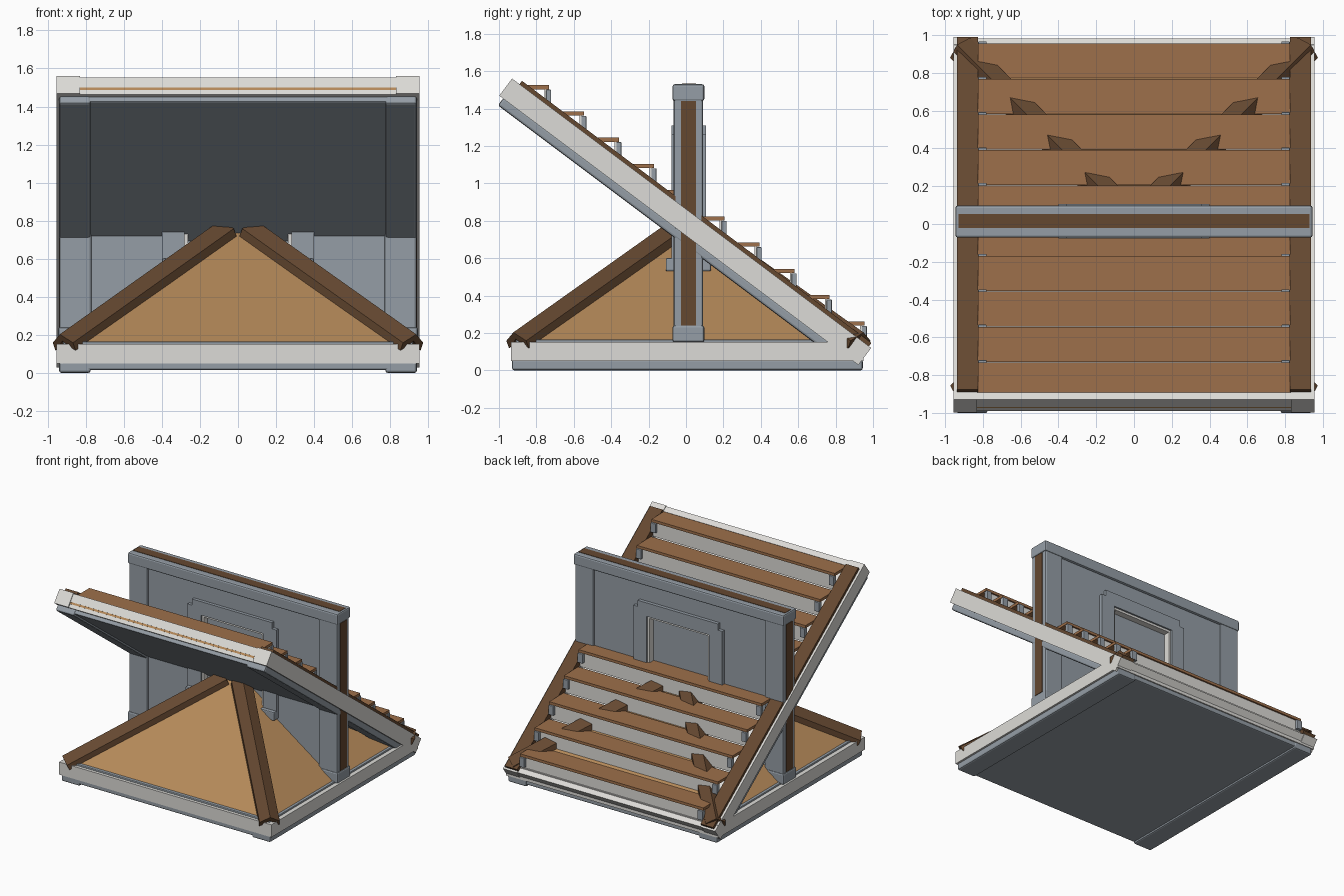
import bpy, bmesh
from math import atan2
from mathutils import Vector, Matrix

if "Cube" in bpy.data.objects:
    bpy.data.objects.remove(bpy.data.objects["Cube"])


def mat(name, r, g, b):
    m = bpy.data.materials.new(name)
    m.diffuse_color = (r, g, b, 1)
    m.use_nodes = True
    m.node_tree.nodes["Principled BSDF"].inputs["Base Color"].default_value = m.diffuse_color
    return m


CREAM = mat("plaster", 0.72, 0.71, 0.68)
SLATE = mat("slate", 0.30, 0.34, 0.38)
BROWN = mat("dark_wood", 0.13, 0.065, 0.03)
WOOD = mat("tread_wood", 0.34, 0.16, 0.07)
ROOF = mat("roof_wood", 0.46, 0.25, 0.10)
CY = 0.013  # shared centre of roof, base and wall in y


def mesh(name, bm, material, bevel=0):
    bmesh.ops.recalc_face_normals(bm, faces=bm.faces)
    me = bpy.data.meshes.new(name)
    bm.to_mesh(me)
    bm.free()
    ob = bpy.data.objects.new(name, me)
    bpy.context.collection.objects.link(ob)
    me.materials.append(material)
    if bevel:
        b = ob.modifiers.new("bevel", 'BEVEL')
        b.width = bevel
        b.segments = 2
    return ob


def box(name, x, y, z, material, bevel=0, matrix=None):
    bm = bmesh.new()
    bmesh.ops.create_cube(bm, size=1)
    for v in bm.verts:
        v.co = Vector([(r[0] + r[1]) / 2 + c * (r[1] - r[0]) for r, c in zip((x, y, z), v.co)])
    if matrix:
        bm.transform(matrix)
    return mesh(name, bm, material, bevel)


def pair(name, x, y, z, material, bevel=0, matrix=None):
    box(name + "_right", x, y, z, material, bevel, matrix)
    box(name + "_left", (-x[1], -x[0]), y, z, material, bevel, matrix)


def loft(name, rings, material):
    bm = bmesh.new()
    a, b = [[bm.verts.new(p) for p in ring] for ring in rings]
    n = len(a)
    for i in range(n):
        bm.faces.new((a[i], a[(i + 1) % n], b[(i + 1) % n], b[i]))
    bm.faces.new(a)
    bm.faces.new(b)
    return mesh(name, bm, material)


# Base floor
Y = (-0.935, 0.95)
box("floor_slab", (-0.955, 0.955), Y, (0.05, 0.152), CREAM)
box("floor_underside", (-0.93, 0.93), (-0.93, 0.94), (0.015, 0.06), SLATE, 0.01)
pair("floor_rail", (0.775, 0.94), (-0.93, 0.945), (0, 0.06), SLATE, 0.012)
box("floor_top", (-0.92, 0.92), (-0.91, 0.93), (0.14, 0.165), SLATE, 0.006)

# Pyramid roof with a small flat top
def square(h, z):
    return [(sx * h, CY + sy * h, z) for sx, sy in ((1, 1), (-1, 1), (-1, -1), (1, -1))]


loft("pyramid_roof", (square(0.92, 0.15), square(0.05, 0.76)), ROOF)

# Folded hip beams down the four corners
PROFILE = [(0, 0.02), (0.075, -0.03), (0.075, -0.075), (0.05, -0.06),
           (0, -0.02), (-0.05, -0.06), (-0.075, -0.075), (-0.075, -0.03)]
for i, (sx, sy) in enumerate(((1, 1), (-1, 1), (-1, -1), (1, -1))):
    low, high = Vector((sx * 0.93, CY + sy * 0.93, 0.185)), Vector((sx * 0.085, CY + sy * 0.085, 0.785))
    side = Vector((sx, -sy, 0)).normalized()
    up = side.cross(high - low).normalized()
    if up.z < 0:
        up = -up
    loft(f"hip_beam_{i + 1}", [[p + side * s + up * n for s, n in PROFILE] for p in (low, high)], BROWN)

# Staircase ramp, built flat: local y runs down the slope, local z is its normal
RAMP = Matrix.Translation((0, -0.93, 1.56)) @ Matrix.Rotation(-atan2(0.6, 0.8), 4, 'X')
pair("stair_side", (0.83, 0.955), (0, 2.4), (-0.114, 0), CREAM, 0, RAMP)
box("stair_soffit", (-0.83, 0.83), (0.01, 2.39), (-0.114, -0.085), CREAM, 0, RAMP)
box("stair_top_end", (-0.83, 0.83), (0.005, 0.05), (-0.07, -0.005), CREAM, 0, RAMP)
box("stair_top_trim", (-0.83, 0.83), (0.008, 0.05), (-0.085, -0.07), ROOF, 0, RAMP)
box("stair_bottom_end", (-0.83, 0.83), (2.35, 2.395), (-0.09, -0.005), CREAM, 0, RAMP)
box("stair_underside", (-0.93, 0.93), (0.03, 2.2), (-0.145, -0.11), SLATE, 0.008, RAMP)
pair("stair_rail", (0.775, 0.94), (0.025, 2.2), (-0.16, -0.11), SLATE, 0.012, RAMP)
pair("stair_stringer", (0.825, 0.937), (0.05, 2.385), (-0.03, 0.022), BROWN, 0, RAMP)

# Treads, risers and end brackets
for i in range(10):
    y, z = 0.955 - 0.1875 * i, 0.262 + 0.1403 * i
    box(f"tread_{i + 1}", (-0.825, 0.825), (y - 0.186, y), (z - 0.022, z), WOOD)
    box(f"riser_{i + 1}", (-0.82, 0.82), (y - 0.025, y - 0.013), (z - 0.142, z - 0.02), CREAM)
    pair(f"tread_bracket_{i + 1}", (0.78, 0.825), (y - 0.015, y + 0.012), (z - 0.1, z - 0.024), SLATE, 0.004)

# Upright wall: posts, beams, infill panel around the window
box("wall_top_beam", (-0.945, 0.945), (-0.072, 0.098), (1.44, 1.53), SLATE, 0.012)
box("wall_bottom_beam", (-0.945, 0.945), (-0.072, 0.098), (0.15, 0.24), SLATE, 0.012)
pair("wall_post", (0.77, 0.938), (-0.066, 0.092), (0.2, 1.46), SLATE, 0.012)
pair("wall_panel", (0.27, 0.8), (-0.052, 0.078), (0.2, 1.46), SLATE)
box("wall_panel_over", (-0.27, 0.27), (-0.052, 0.078), (1.2, 1.46), SLATE)
box("wall_panel_under", (-0.27, 0.27), (-0.052, 0.078), (0.2, 0.58), SLATE)
box("window_pane", (-0.28, 0.28), (-0.015, 0.041), (0.56, 1.21), SLATE)
pair("wall_end_inlay", (0.92, 0.942), (-0.028, 0.054), (0.24, 1.44), BROWN)
box("wall_top_inlay", (-0.93, 0.93), (-0.022, 0.054), (1.5, 1.533), BROWN)

# Window surround with stepped sides, light inner edge and a sill
F = (-0.078, 0.106)
pair("window_jamb", (0.28, 0.36), F, (0.58, 1.31), SLATE)
pair("window_ear", (0.36, 0.4), F, (0.58, 1.26), SLATE)
box("window_head", (-0.28, 0.28), F, (1.2, 1.31), SLATE)
box("window_sill", (-0.4, 0.4), (-0.108, 0.134), (0.53, 0.6), SLATE, 0.008)
pair("window_edge", (0.262, 0.28), (-0.065, 0.092), (0.6, 1.2), CREAM)
box("window_edge_top", (-0.28, 0.28), (-0.065, 0.092), (1.182, 1.2), CREAM)
